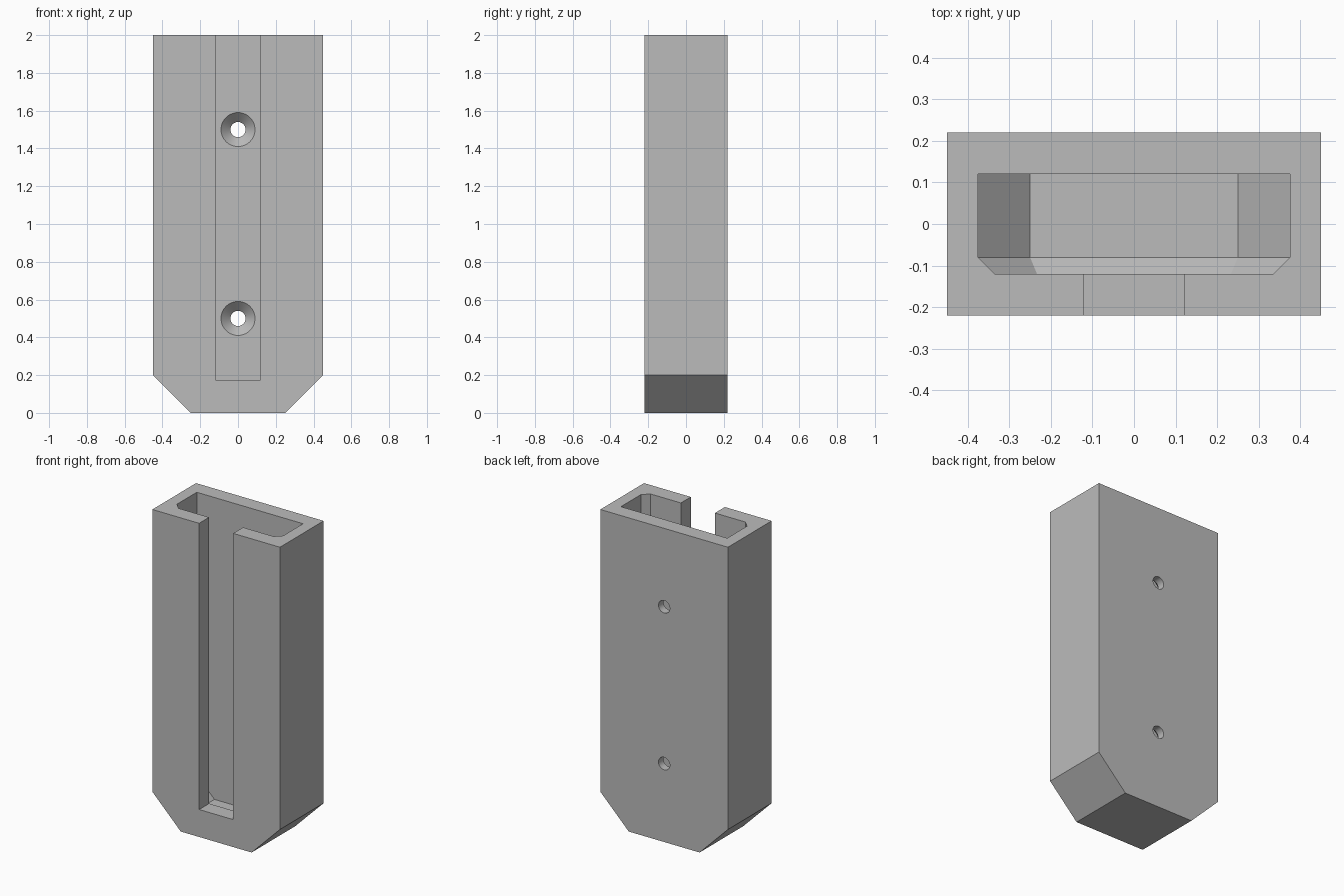
import bpy
import bmesh
from math import cos, sin, tan, pi, radians

cube = bpy.data.objects.get("Cube")
if cube:
    bpy.data.objects.remove(cube, do_unlink=True)

grey = bpy.data.materials.new("plain_grey")
grey.use_nodes = True
GREY = (0.5, 0.5, 0.5, 1)
grey.diffuse_color = GREY
grey.node_tree.nodes["Principled BSDF"].inputs["Base Color"].default_value = GREY


def loft(name, rings):
    """Closed solid through a list of rings with equal point counts."""
    bm = bmesh.new()
    loops = [[bm.verts.new(p) for p in ring] for ring in rings]
    n = len(loops[0])
    for a, b in zip(loops, loops[1:]):
        for i in range(n):
            j = (i + 1) % n
            bm.faces.new((a[i], a[j], b[j], b[i]))
    bm.faces.new(loops[0])
    bm.faces.new(loops[-1])
    bmesh.ops.recalc_face_normals(bm, faces=bm.faces)
    mesh = bpy.data.meshes.new(name)
    bm.to_mesh(mesh)
    bm.free()
    mesh.materials.append(grey)
    obj = bpy.data.objects.new(name, mesh)
    bpy.context.collection.objects.link(obj)
    return obj


def shield(y, half, foot, low, high, shoulder):
    """Upright outline at depth y with its two lower corners cut off."""
    right = [(foot, low), (half, shoulder), (half, high)]
    left = [(-x, z) for x, z in reversed(right)]
    return [(x, y, z) for x, z in right + left]


# Outer body with cut lower corners
body = loft("holder_body", [shield(y, 0.45, 0.25, 0, 2, 0.2) for y in (-0.22, 0.22)])

# Pocket, narrowed towards the front by a uniform bevel
inset = 0.04
shift = inset * tan(pi / 8)
pocket = loft("pocket_cutter", [
    shield(0.12, 0.375, 0.25, 0.075, 2.2, 0.2),
    shield(-0.08, 0.375, 0.25, 0.075, 2.2, 0.2),
    shield(-0.12, 0.375 - inset, 0.25 - shift, 0.075 + inset, 2.2, 0.2 + shift),
])

# Front slot, open at the top
slot = loft("slot_cutter", [
    [(x, y, z) for x, z in ((-0.12, 0.175), (0.12, 0.175), (0.12, 2.2), (-0.12, 2.2))]
    for y in (-0.3, 0)
])

# Countersunk screw holes through the back wall
cutters = [pocket, slot]
SIDES = 48
for height in (0.5, 1.5):
    cutters.append(loft("screw_hole_cutter", [
        [(r * cos(2 * pi * i / SIDES), y, height + r * sin(2 * pi * i / SIDES))
         for i in range(SIDES)]
        for y, r in ((0.05, 0.09), (0.12, 0.09), (0.17, 0.04), (0.3, 0.04))
    ]))

# Cut everything out of the body
bpy.ops.object.select_all(action="DESELECT")
bpy.context.view_layer.objects.active = body
body.select_set(True)
for cutter in cutters:
    cutter.hide_render = True
    cut = body.modifiers.new(cutter.name, "BOOLEAN")
    cut.operation = "DIFFERENCE"
    cut.solver = "EXACT"
    cut.object = cutter
    bpy.ops.object.modifier_apply(modifier=cut.name)
    bpy.data.objects.remove(cutter, do_unlink=True)

# Round the holes, keep all other edges crisp
bpy.ops.object.shade_smooth_by_angle(angle=radians(20))
